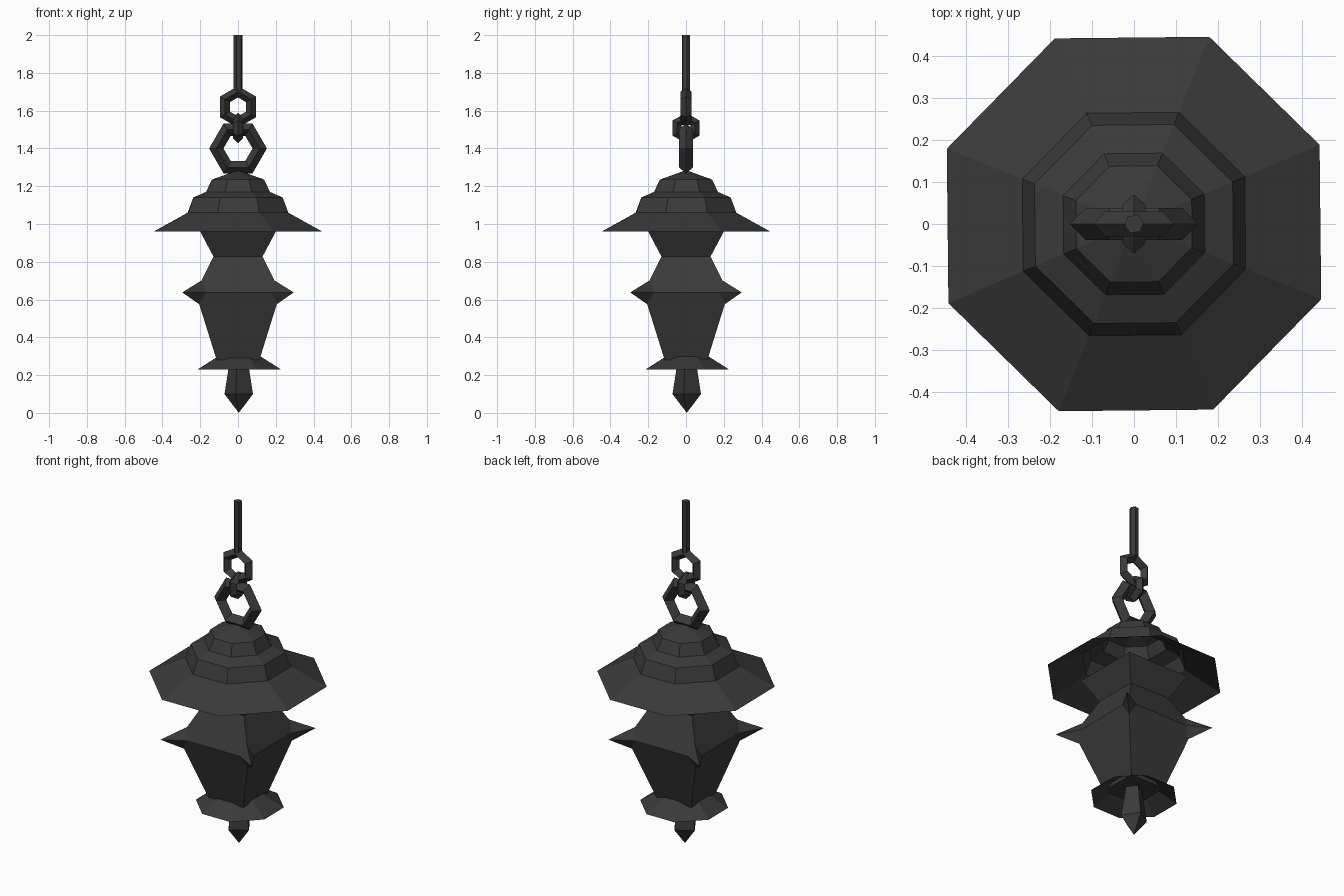
import bpy
import bmesh
from math import pi, cos, sin, radians

cube = bpy.data.objects.get("Cube")
if cube:
    bpy.data.objects.remove(cube, do_unlink=True)

iron = bpy.data.materials.new("dark_iron")
iron.use_nodes = True
iron.diffuse_color = (0.042, 0.042, 0.042, 1)
iron.node_tree.nodes["Principled BSDF"].inputs["Base Color"].default_value = iron.diffuse_color

TWIST = radians(0.6)


def add_object(name, bm, location=(0, 0, 0)):
    mesh = bpy.data.meshes.new(name)
    bm.to_mesh(mesh)
    bm.free()
    mesh.materials.append(iron)
    obj = bpy.data.objects.new(name, mesh)
    obj.location = location
    bpy.context.collection.objects.link(obj)
    return obj


def faceted_lathe(name, profile, sides, start, location=(0, 0, 0), across_flats=True):
    """Sweep (radius, height) points, top to bottom, round z with flat sides."""
    bm = bmesh.new()
    scale = 1 / cos(pi / sides) if across_flats else 1
    rings = []
    for radius, z in profile:
        angles = [start + 2 * pi * i / sides for i in range(sides)]
        rings.append([bm.verts.new((radius * scale * cos(a), radius * scale * sin(a), z))
                      for a in angles])
    for upper, lower in zip(rings, rings[1:]):
        for i in range(sides):
            j = (i + 1) % sides
            bm.faces.new((upper[i], lower[i], lower[j], upper[j]))
    bmesh.ops.remove_doubles(bm, verts=bm.verts, dist=0.0001)
    return add_object(name, bm, location)


def chain_link(name, z, major, minor, turn):
    bpy.ops.mesh.primitive_torus_add(
        major_segments=6, minor_segments=4, major_radius=major, minor_radius=minor,
        location=(0, 0, z), rotation=[radians(t) for t in turn])
    link = bpy.context.object
    link.name = name
    link.data.materials.append(iron)
    for face in link.data.polygons:
        face.use_smooth = False


# Stepped hollow roof
faceted_lathe("roof", [(0, 1.285), (0.138, 1.235), (0.168, 1.17), (0.236, 1.14),
                       (0.265, 1.06), (0.444, 0.96)], 8, pi / 8 + TWIST)

# Square body, pinched under the roof and widest at the ridge
MID, RIDGE_Z = 0.225, 0.638
faceted_lathe("body", [(0, 0.96), (0.2, 0.96), (0.13, 0.828), (MID, RIDGE_Z),
                       (0.113, 0.28), (0, 0.28)], 4, pi / 4)

# Pointed spikes on the four ridge corners
bm = bmesh.new()
for sx in (1, -1):
    for sy in (1, -1):
        points = [(0.195, 0.195, 0.70), (MID, 0.17, RIDGE_Z),
                  (0.205, 0.205, 0.575), (0.17, MID, RIDGE_Z)]
        base = [bm.verts.new((sx * x, sy * y, z)) for x, y, z in points]
        tip = bm.verts.new((sx * 0.295, sy * 0.295, RIDGE_Z))
        for i in range(4):
            bm.faces.new((base[i], base[(i + 1) % 4], tip))
        bm.faces.new(base[::-1])
bmesh.ops.recalc_face_normals(bm, faces=bm.faces)
add_object("corner_spikes", bm)

# Flared skirt and hanging point
faceted_lathe("lower_skirt", [(0.09, 0.312), (0.115, 0.297), (0.22, 0.23)],
              8, pi / 8 + TWIST, (0.007, 0.007, 0))
faceted_lathe("bottom_finial", [(0, 0.3), (0.045, 0.3), (0.077, 0.1), (0, 0)],
              4, radians(-12), (0.004, 0.004, 0), across_flats=False)

# Chain and hanging rod
chain_link("large_link", 1.4, 0.115, 0.038, (90, 0, 0))
chain_link("middle_link", 1.508, 0.054, 0.027, (90, 30, 90))
chain_link("upper_link", 1.62, 0.08, 0.03, (90, 30, 0))
faceted_lathe("hanging_rod", [(0, 2), (0.023, 2), (0.023, 1.69), (0, 1.69)],
              6, radians(10), across_flats=False)
